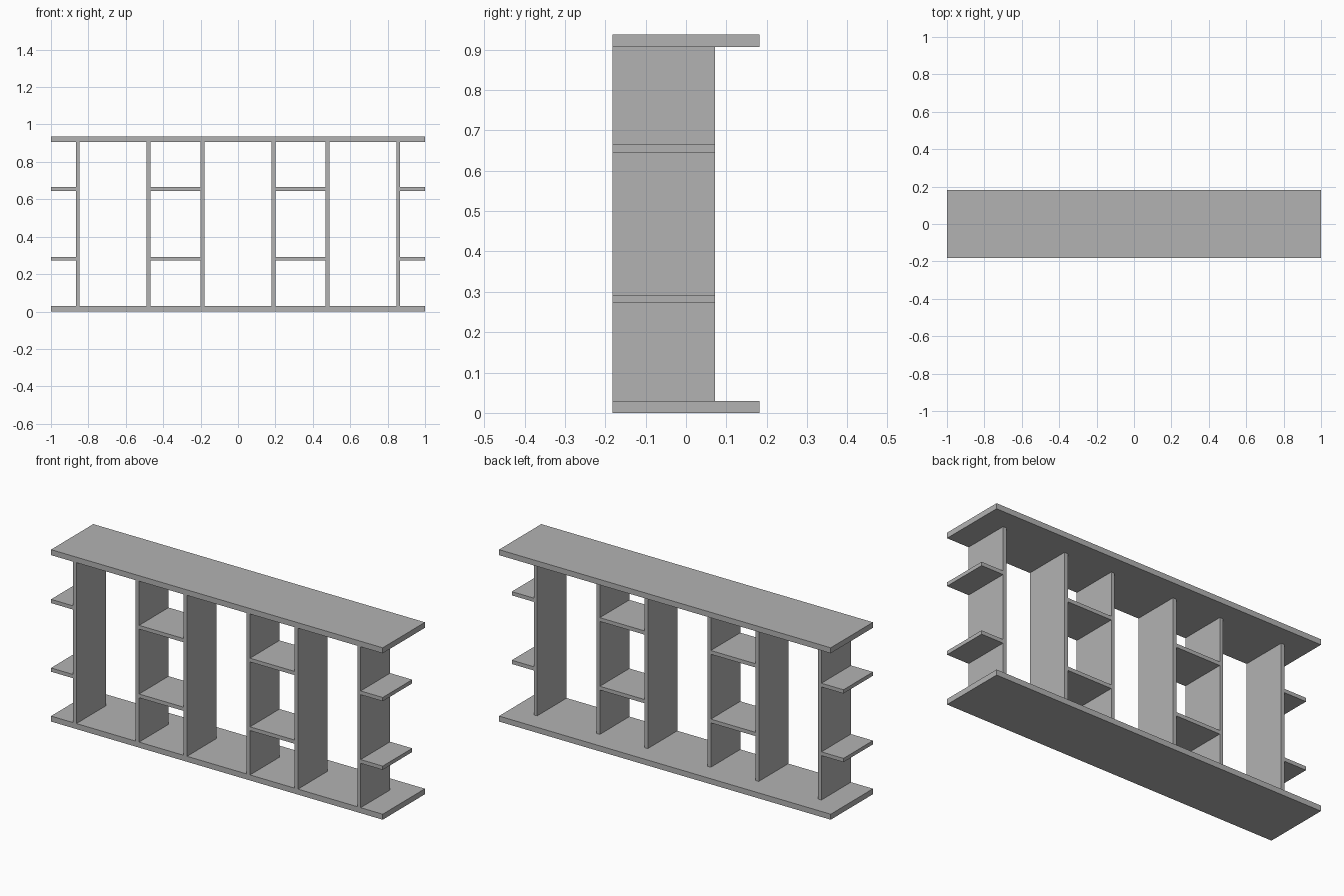
import bpy

# Remove the default cube
cube = bpy.data.objects.get("Cube")
if cube:
    bpy.data.objects.remove(cube, do_unlink=True)

# Single plain grey finish
grey = bpy.data.materials.new("plain_grey")
grey.use_nodes = True
colour = (0.45, 0.45, 0.45, 1)
grey.diffuse_color = colour
grey.node_tree.nodes["Principled BSDF"].inputs["Base Color"].default_value = colour

FRONT, BACK, PANEL_BACK = -0.182, 0.182, 0.072
HEIGHT, SLAB, PANEL = 0.937, 0.03, 0.0205


def board(name, x, y, z):
    """Box spanning the (low, high) ranges on each axis."""
    spans = (x, y, z)
    bpy.ops.mesh.primitive_cube_add(size=1, location=[(a + b) / 2 for a, b in spans])
    obj = bpy.context.object
    obj.name = name
    obj.scale = [b - a for a, b in spans]
    bpy.ops.object.transform_apply(location=False, rotation=False, scale=True)
    obj.data.materials.append(grey)


# Full-depth base and top
board("base_board", (-1, 1), (FRONT, BACK), (0, SLAB))
board("top_board", (-1, 1), (FRONT, BACK), (HEIGHT - SLAB, HEIGHT))

# Shallower uprights and shelves, the same on both sides
depth = (FRONT, PANEL_BACK)
half = PANEL / 2
inner, middle, outer = 0.19, 0.479, 0.857
for side, sign in (("left", 1), ("right", -1)):
    def mirrored(low, high):
        return sorted((sign * low, sign * high))

    for label, x in (("inner", inner), ("middle", middle), ("outer", outer)):
        board(f"{side}_{label}_upright", mirrored(x - half, x + half), depth,
              (SLAB, HEIGHT - SLAB))
    for level, z in (("lower", 0.282), ("upper", 0.656)):
        height = (z - half, z + half)
        board(f"{side}_{level}_bay_shelf", mirrored(inner + half, middle - half), depth, height)
        board(f"{side}_{level}_end_shelf", mirrored(outer + half, 1), depth, height)
